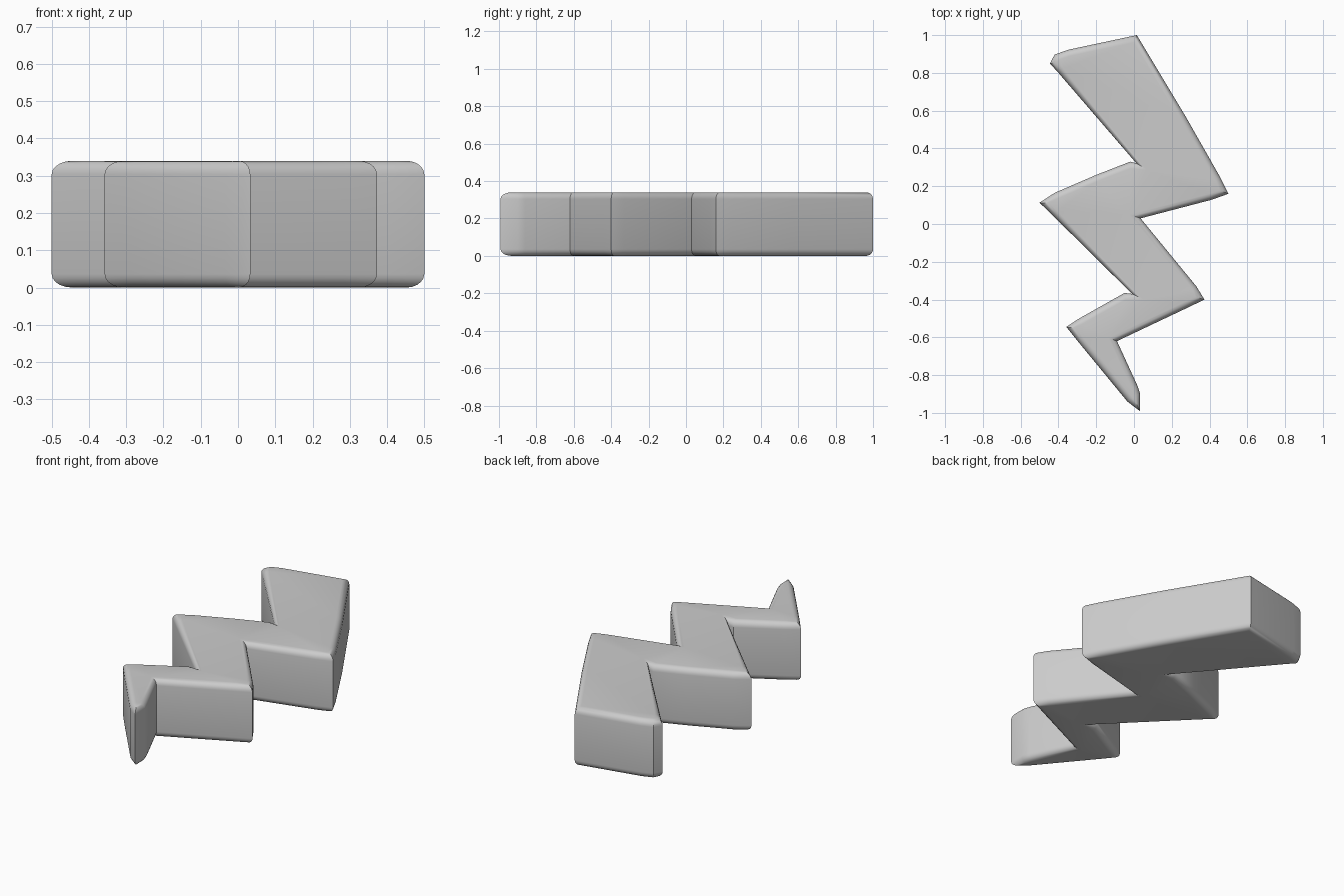
import bpy, bmesh, math
from mathutils import Vector

if "Cube" in bpy.data.objects:
    bpy.data.objects.remove(bpy.data.objects["Cube"])

HEIGHT = 0.34
R_IN, R_Z = 0.034, 0.036   # edge rounding: inwards and vertically
STEPS = 5

# bolt outline seen from above, clockwise from the top point
outline = [Vector(p) for p in [
    (0.015, 1.0), (0.27, 0.575), (0.455, 0.25), (0.50, 0.16), (0.41, 0.128),
    (0.035, 0.03),
    (0.33, -0.33), (0.373, -0.40), (0.29, -0.44), (-0.09, -0.62),
    (0.02, -0.86), (0.033, -0.90), (0.033, -0.992), (-0.035, -0.94),
    (-0.29, -0.63), (-0.358, -0.545), (-0.29, -0.50),
    (-0.05, -0.365), (-0.01, -0.37),
    (-0.43, 0.045), (-0.50, 0.113), (-0.42, 0.165), (-0.20, 0.26),
    (-0.02, 0.33), (0.012, 0.322),
    (-0.40, 0.80), (-0.445, 0.85), (-0.42, 0.897), (-0.35, 0.922)]]


def miters(pts):
    """Inward corner directions, limited in length at sharp tips."""
    result = []
    n = len(pts)
    for i, p in enumerate(pts):
        a = (p - pts[i - 1]).normalized()
        b = (pts[(i + 1) % n] - p).normalized()
        na, nb = Vector((a.y, -a.x)), Vector((b.y, -b.x))
        m = (na + nb).normalized()
        result.append(m * min(1 / max(m.dot(na), 0.1), 2.0))
    return result


# rounded side profile as (inset, height)
arc = [i / STEPS * math.pi / 2 for i in range(STEPS + 1)]
bottom = [(R_IN * (1 - math.sin(t)), R_Z * (1 - math.cos(t))) for t in arc]
profile = bottom + [(d, HEIGHT - z) for d, z in reversed(bottom)]

# loft the outline through the profile
bm = bmesh.new()
dirs = miters(outline)
rings = [[bm.verts.new((*(p + m * d), z)) for p, m in zip(outline, dirs)]
         for d, z in profile]
n = len(outline)
for lo, hi in zip(rings, rings[1:]):
    for i in range(n):
        j = (i + 1) % n
        bm.faces.new((lo[i], lo[j], hi[j], hi[i]))
caps = [bm.faces.new(rings[0]), bm.faces.new(rings[-1])]
bmesh.ops.recalc_face_normals(bm, faces=bm.faces)
bmesh.ops.triangulate(bm, faces=caps)

mesh = bpy.data.meshes.new("lightning_bolt")
bm.to_mesh(mesh)
bm.free()
bolt = bpy.data.objects.new("lightning_bolt", mesh)
bpy.context.collection.objects.link(bolt)
bpy.context.view_layer.objects.active = bolt
bolt.select_set(True)
bpy.ops.object.shade_smooth_by_angle(angle=math.radians(35))
